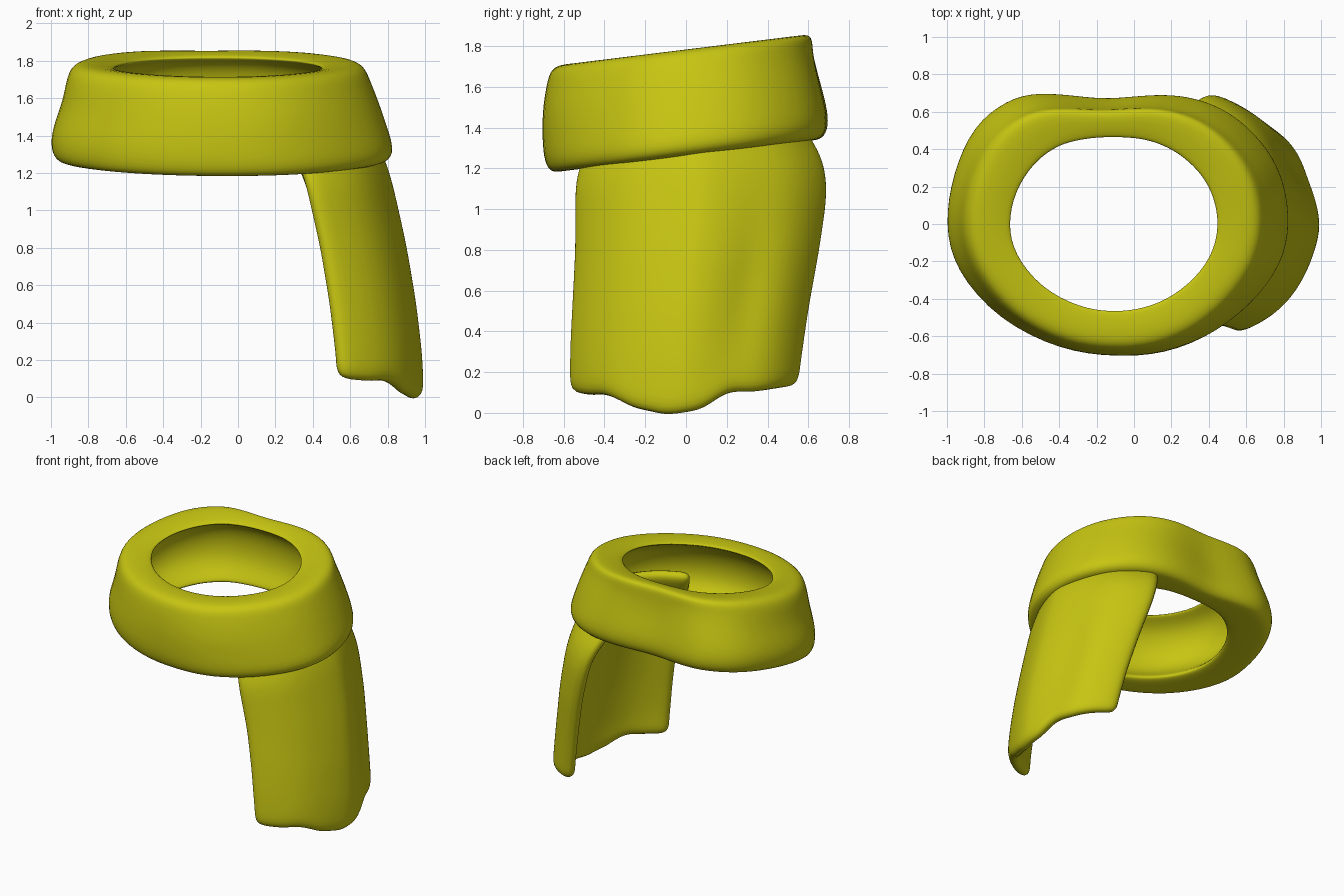
import bpy
import bmesh
import math
from mathutils import Vector

cube = bpy.data.objects.get("Cube")
if cube:
    bpy.data.objects.remove(cube, do_unlink=True)


def make_material(name, color):
    material = bpy.data.materials.new(name)
    material.use_nodes = True
    material.diffuse_color = color
    material.node_tree.nodes["Principled BSDF"].inputs["Base Color"].default_value = color
    return material


def make_object(name, bm, material):
    bmesh.ops.recalc_face_normals(bm, faces=bm.faces)
    mesh = bpy.data.meshes.new(name)
    bm.to_mesh(mesh)
    bm.free()
    mesh.materials.append(material)
    mesh.shade_smooth()
    obj = bpy.data.objects.new(name, mesh)
    bpy.context.collection.objects.link(obj)
    return obj


def bridge(bm, rows, wrap):
    """Join neighbouring rows of vertices with quads, closing both ways if wrap is set."""
    count = len(rows)
    width = len(rows[0])
    for i in range(count if wrap else count - 1):
        lower, upper = rows[i], rows[(i + 1) % count]
        for j in range(width if wrap else width - 1):
            k = (j + 1) % width
            bm.faces.new((lower[j], lower[k], upper[k], upper[j]))


def add_subdivision(obj, levels):
    modifier = obj.modifiers.new("rounding", "SUBSURF")
    modifier.levels = levels
    modifier.render_levels = levels


def interpolate(table, value):
    """Read a sorted list of (position, result) pairs."""
    for (a, start), (b, end) in zip(table, table[1:]):
        if value <= b:
            f = max(0, (value - a) / (b - a))
            return start + (end - start) * f
    return table[-1][1]


yellow = make_material("mustard yellow", (0.57, 0.56, 0.006, 1))

# Waistband: an uneven oval outline, listed around the body
outline = [(-1, 0), (-.95, -.24), (-.72, -.51), (-.38, -.67), (-.1, -.7), (.17, -.69),
           (.44, -.58), (.68, -.37), (.8, -.16), (.82, .05), (.78, .26), (.68, .43),
           (.51, .59), (.3, .67), (.1, .68), (-.14, .65), (-.3, .67), (-.52, .69),
           (-.67, .65), (-.85, .52), (-.96, .26)]

# Cross-section rings: height, left, right, front, back
outer_rings = [(1.26, -.88, .70, -.60, .60), (1.26, -.97, .80, -.66, .66),
               (1.32, -1, .83, -.69, .69), (1.42, -1, .80, -.70, .68),
               (1.57, -.94, .75, -.70, .64)]
rim_rings = [(1.7, -.92, .70, -.68, .62), (1.77, -.89, .67, -.66, .62),
             (1.79, -.82, .6, -.6, .58)]
inner_rings = [(1.77, -.66, .44, -.46, .46), (1.75, -.66, .44, -.46, .46),
               (1.71, -.79, .57, -.56, .54), (1.57, -.87, .67, -.63, .59),
               (1.4, -.85, .66, -.62, .58), (1.3, -.71, .51, -.51, .5),
               (1.27, -.71, .51, -.51, .5)]

TILT = 0.123
bm = bmesh.new()
rings = []
# The rings grow rounder from the outside towards the opening
for group, roundness in ((outer_rings, 0), (rim_rings, .25), (inner_rings, .8)):
    for height, left, right, front, back in group:
        ring = []
        middle, half = (left + right) / 2, (right - left) / 2
        for px, py in outline:
            point = Vector(((px + .09) / .91, py / (.7 if py < 0 else .68)))
            point = point.lerp(point.normalized(), roundness) * 1.015
            x = middle + half * point.x
            y = point.y * (abs(front) if py < 0 else back)
            ring.append(bm.verts.new((x, y, height + TILT * y)))
        rings.append(ring)
bridge(bm, rings, True)
band = make_object("waistband", bm, yellow)
add_subdivision(band, 2)

# Hanging flap: a cloth panel with hooked edges that leans outward and has a wavy hem
lean = [(0, .95), (.2, .945), (.5, .91), (.8, .86), (1.2, .77), (1.47, .65)]
front_edge = [(0, -.55), (.3, -.55), (.8, -.525), (1.15, -.525), (1.3, -.47), (1.47, -.4)]
back_edge = [(.15, .53), (.5, .58), (.8, .635), (1.1, .68), (1.25, .65), (1.47, .5)]
hem = [(-1, .1), (-.85, .08), (-.7, .09), (-.45, .02), (-.15, -.015),
       (.15, .01), (.4, .1), (.65, .1), (1, .13)]

ROWS, COLUMNS, TOP = 12, 22, 1.47
bm = bmesh.new()
rows = []
for i in range(ROWS + 1):
    row = []
    for j in range(COLUMNS + 1):
        t = 2 * j / COLUMNS - 1
        bottom = interpolate(hem, t)
        z = bottom + (TOP - bottom) * i / ROWS
        start, end = interpolate(front_edge, z), interpolate(back_edge, z)
        y = start + (end - start) * (t + 1) / 2
        # The back half is flatter near the hem
        curl = .24 if t < 0 else .15 + .08 * z
        x = interpolate(lean, z) - curl * abs(t) ** 1.5 - .18 * t ** 6
        # Shallow vertical fold behind the middle
        x -= .03 * math.exp(-((t - .45) / .2) ** 2 - ((z - .6) / .4) ** 2)
        row.append(bm.verts.new(Vector((x, y, z))))
    rows.append(row)
bridge(bm, rows, False)
flap = make_object("side_flap", bm, yellow)
thickness = flap.modifiers.new("cloth thickness", "SOLIDIFY")
thickness.thickness = .09
thickness.offset = 0
add_subdivision(flap, 2)
